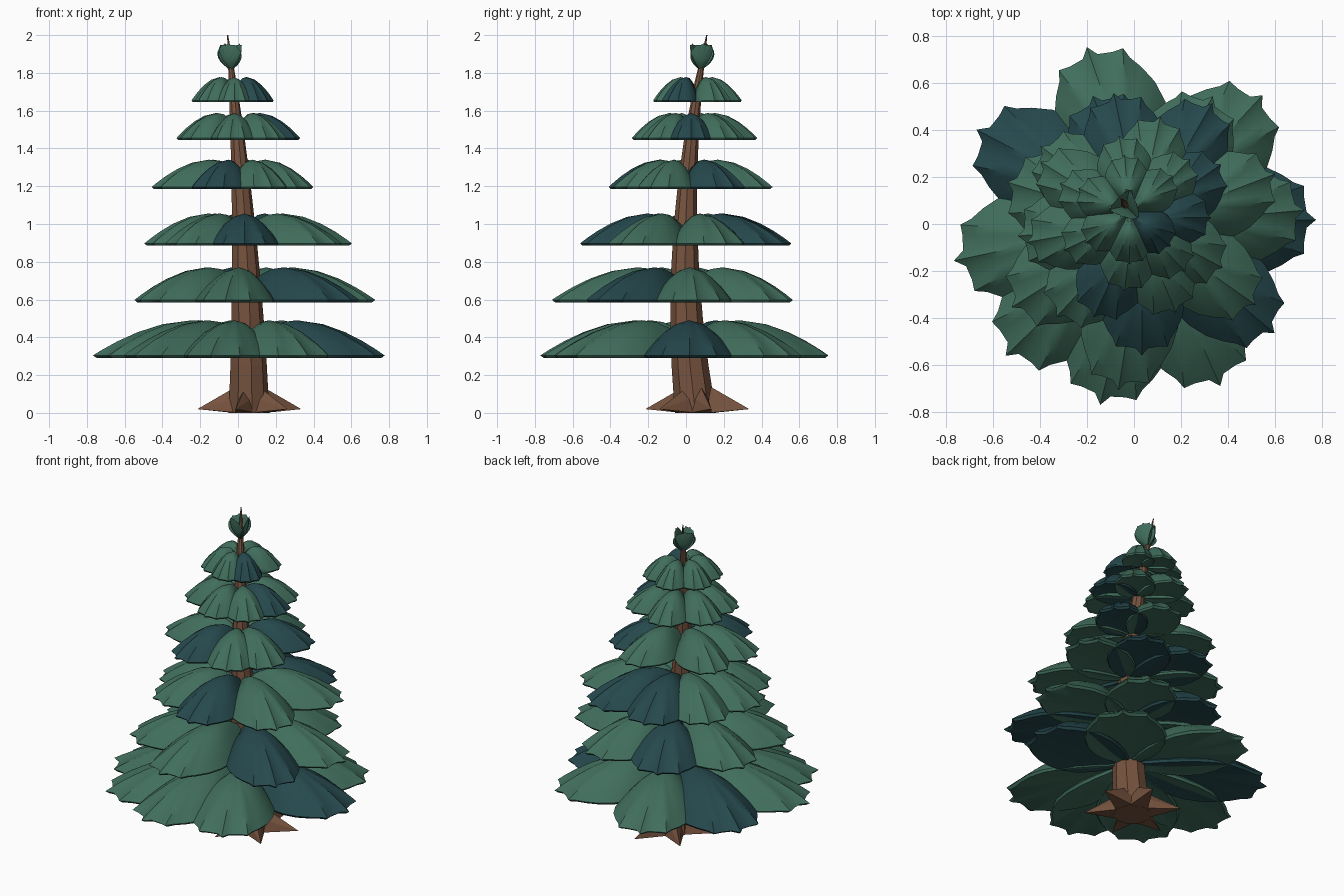
import bpy, bmesh, math
from mathutils import Vector, Matrix

cube = bpy.data.objects.get("Cube")
if cube:
    bpy.data.objects.remove(cube, do_unlink=True)


def material(name, color):
    m = bpy.data.materials.new(name)
    m.use_nodes = True
    m.diffuse_color = (*color, 1)
    m.node_tree.nodes["Principled BSDF"].inputs["Base Color"].default_value = (*color, 1)
    return m


GREEN = material("needle green", (.052, .155, .108))
DARK = material("dark teal green", (.019, .066, .075))
BROWN = material("bark brown", (.18, .085, .048))


def finish(bm, name, materials, smooth=False):
    """Turn the bmesh into a named object."""
    bmesh.ops.recalc_face_normals(bm, faces=bm.faces)
    mesh = bpy.data.meshes.new(name)
    bm.to_mesh(mesh)
    bm.free()
    obj = bpy.data.objects.new(name, mesh)
    bpy.context.collection.objects.link(obj)
    for m in materials:
        mesh.materials.append(m)
    if smooth:
        bpy.ops.object.select_all(action='DESELECT')
        obj.select_set(True)
        bpy.context.view_layer.objects.active = obj
        bpy.ops.object.shade_smooth_by_angle(angle=math.radians(45))


def bridge(bm, lower, upper):
    """Join two closed rings of vertices with quads."""
    return [bm.faces.new((lower[i - 1], lower[i], upper[i], upper[i - 1]))
            for i in range(len(lower))]


def fan(bm, ring, tip):
    """Close a ring of vertices to a point."""
    return [bm.faces.new((ring[i - 1], ring[i], tip)) for i in range(len(ring))]


def turn(degrees, axis):
    return Matrix.Rotation(math.radians(degrees), 4, axis)


def trunk_axis(z):
    """Centre of the leaning, curved trunk at a height."""
    return Vector((.055 - .0275 * z * z, .05 - .135 * z + .0825 * z * z, z))


# Half outline of a bough with teeth at its end: share of length, share of half width
HALF = [(0, .12), (.1, .34), (.2, .6), (.32, .82), (.45, .96), (.58, 1), (.7, .94),
        (.8, .8), (.87, .66), (.93, .6), (.93, .4), (.945, .14), (1, 0)]
OUTLINE = HALF + [(t, -w) for t, w in reversed(HALF[:-1])]
MID = .36


def bough(bm, place, length, half, height, lift, mat):
    """Domed leaf-shaped bough along local +x, rising towards the trunk."""
    def ring(scale, z):
        verts = []
        for t, w in OUTLINE:
            u = MID + (t - MID) * scale
            rise = lift * max(0, 1 - u / .45) ** 2
            verts.append(bm.verts.new(place @ Vector((u * length, w * scale * half, z + rise))))
        return verts

    rim = .07 * height
    rings = [ring(.96, 0)]
    for s in (1, .9, .75, .55, .3):
        rings.append(ring(s, rim + (height - rim) * (1 - s ** 1.8)))
    top, under = (bm.verts.new(place @ Vector((MID * length, 0, height * h))) for h in (1, .2))
    faces = fan(bm, rings[-1], top) + fan(bm, rings[0], under)
    for lower, upper in zip(rings, rings[1:]):
        faces += bridge(bm, lower, upper)
    for f in faces:
        f.material_index = mat


def tier(name, z, reach, sway, sway_angle, angles, dark):
    """Whorl of boughs, longer towards sway_angle; dark lists the dark boughs' angles."""
    bm = bmesh.new()
    height = .215 - .05 * z
    for a in angles:
        length = reach + sway * math.cos(math.radians(a - sway_angle))
        place = Matrix.Translation(trunk_axis(z)) @ turn(a, 'Z')
        bough(bm, place, length, .032 + .268 * reach, height, height * .3, int(a in dark))
    finish(bm, name, (GREEN, DARK), smooth=True)


# Boughs from the bottom up
tier("lowest_boughs", .29, .78, .06, 200, (0, 47, 109, 152, 192, 224, 256, 294), (0, 152))
tier("second_boughs", .585, .66, .07, 295, (5, 62, 112, 163, 212, 261, 320), (112, 320))
tier("third_boughs", .885, .57, .04, 20, (21, 60, 102, 142, 185, 227, 270, 325), (60, 102, 270))
tier("fourth_boughs", 1.185, .45, .04, 150, (35, 78, 148, 190, 245, 293, 332), (35, 245))
tier("fifth_boughs", 1.445, .335, .02, 100, (0, 46, 100, 155, 205, 263, 314), (0,))
tier("sixth_boughs", 1.645, .235, .01, 95, (40, 95, 155, 215, 270, 320), (320,))

# Small upright sprigs around the tip
bm = bmesh.new()
for a in (20, 135, 250):
    place = (Matrix.Translation(trunk_axis(1.815)) @ turn(a, 'Z')
             @ turn(-72, 'Y') @ turn(180, 'X'))
    bough(bm, place, .15, .068, .02, 0, 0)
finish(bm, "top_sprigs", (GREEN,), smooth=True)

# Leaning, tapered trunk
bm = bmesh.new()
SIDES, STEPS = 9, 8
rings = []
for k in range(STEPS + 1):
    share = k / STEPS
    radius = .003 + .108 * (1 - share) ** .85
    rings.append([bm.verts.new(trunk_axis(2 * share) + turn(360 * i / SIDES, 'Z')
                               @ Vector((radius, 0, 0))) for i in range(SIDES)])
for lower, upper in zip(rings, rings[1:]):
    bridge(bm, lower, upper)
bm.faces.new(rings[0])
bm.faces.new(rings[-1])
finish(bm, "trunk", (BROWN,))

# Pointed roots
bm = bmesh.new()
for k in range(6):
    place = Matrix.Translation((.06, .06, 0)) @ turn(15 + 60 * k, 'Z')
    base = [bm.verts.new(place @ Vector((.07, y, z))) for y, z in
            ((-.06, 0), (-.04, .08), (0, .14), (.04, .08), (.06, 0))]
    fan(bm, base, bm.verts.new(place @ Vector((.285, 0, .02))))
    bm.faces.new(base)
finish(bm, "roots", (BROWN,))
